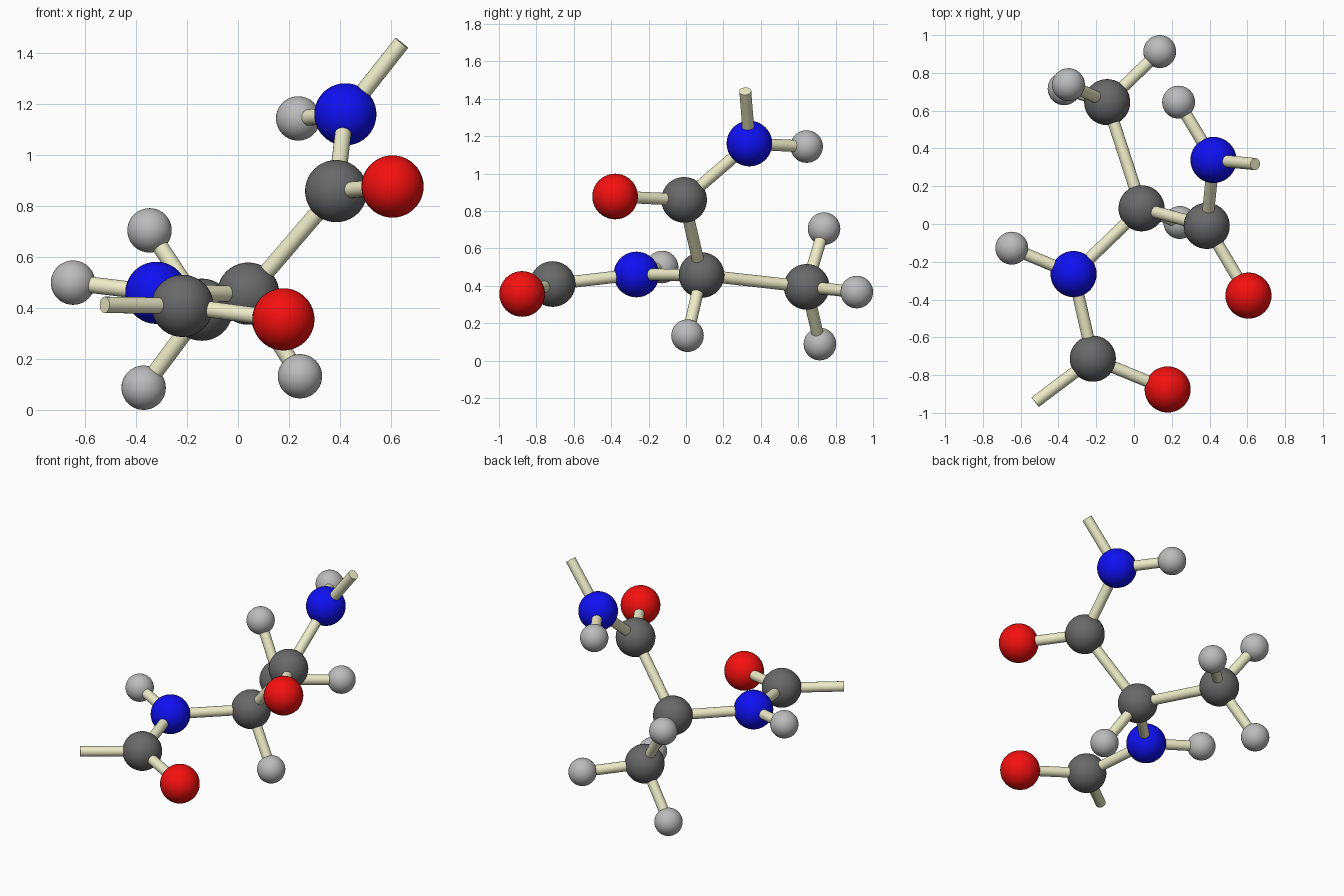
import bpy
from mathutils import Vector

if "Cube" in bpy.data.objects:
    bpy.data.objects.remove(bpy.data.objects["Cube"])

ATOM_R, HYDROGEN_R, BOND_R = 0.122, 0.087, 0.032


def material(name, rgb):
    m = bpy.data.materials.new(name)
    m.diffuse_color = (*rgb, 1)
    m.use_nodes = True
    m.node_tree.nodes["Principled BSDF"].inputs["Base Color"].default_value = m.diffuse_color
    return m


MATS = {
    "carbon": material("dark_grey", (0.14, 0.14, 0.14)),
    "hydrogen": material("light_grey", (0.50, 0.50, 0.50)),
    "nitrogen": material("blue", (0.005, 0.005, 0.90)),
    "oxygen": material("red", (0.90, 0.005, 0.005)),
    "bond": material("cream", (0.85, 0.84, 0.58)),
}


def atom(name, element, pos):
    r = HYDROGEN_R if element == "hydrogen" else ATOM_R
    bpy.ops.mesh.primitive_uv_sphere_add(segments=40, ring_count=20, radius=r, location=pos)
    ob = bpy.context.object
    ob.name = name
    ob.data.materials.append(MATS[element])
    bpy.ops.object.shade_smooth()


def bond(name, a, b):
    a, b = Vector(a), Vector(b)
    d = b - a
    bpy.ops.mesh.primitive_cylinder_add(vertices=24, radius=BOND_R, depth=d.length, location=(a + b) / 2)
    ob = bpy.context.object
    ob.name = name
    ob.rotation_euler = d.to_track_quat("Z", "Y").to_euler()
    ob.data.materials.append(MATS["bond"])
    bpy.ops.object.shade_smooth_by_angle()


# Atoms: name -> (element, centre)
ATOMS = {
    "central_carbon": ("carbon", (0.04, 0.083, 0.457)),
    "central_hydrogen": ("hydrogen", (0.243, 0.008, 0.133)),
    "side_carbon": ("carbon", (-0.142, 0.645, 0.394)),
    "side_hydrogen_back": ("hydrogen", (0.136, 0.913, 0.366)),
    "side_hydrogen_top": ("hydrogen", (-0.347, 0.738, 0.705)),
    "side_hydrogen_bottom": ("hydrogen", (-0.370, 0.716, 0.088)),
    "lower_nitrogen": ("nitrogen", (-0.32, -0.265, 0.460)),
    "lower_hydrogen": ("hydrogen", (-0.647, -0.128, 0.50)),
    "lower_carbon": ("carbon", (-0.218, -0.713, 0.409)),
    "lower_oxygen": ("oxygen", (0.178, -0.876, 0.356)),
    "upper_carbon": ("carbon", (0.385, -0.01, 0.859)),
    "upper_oxygen": ("oxygen", (0.606, -0.379, 0.877)),
    "upper_nitrogen": ("nitrogen", (0.421, 0.339, 1.160)),
    "upper_hydrogen": ("hydrogen", (0.236, 0.645, 1.144)),
}
for name, (element, pos) in ATOMS.items():
    atom(name, element, pos)

# Bonds between atoms
LINKS = {
    "central_carbon": ["central_hydrogen", "side_carbon", "lower_nitrogen", "upper_carbon"],
    "side_carbon": ["side_hydrogen_back", "side_hydrogen_top", "side_hydrogen_bottom"],
    "lower_nitrogen": ["lower_hydrogen", "lower_carbon"],
    "lower_carbon": ["lower_oxygen"],
    "upper_carbon": ["upper_oxygen", "upper_nitrogen"],
    "upper_nitrogen": ["upper_hydrogen"],
}
for start, ends in LINKS.items():
    for end in ends:
        bond(f"bond_{start}_to_{end}", ATOMS[start][1], ATOMS[end][1])

# Open-ended bonds where the chain continues
bond("lower_open_bond", ATOMS["lower_carbon"][1], (-0.523, -0.943, 0.413))
bond("upper_open_bond", ATOMS["upper_nitrogen"][1], (0.642, 0.317, 1.44))
